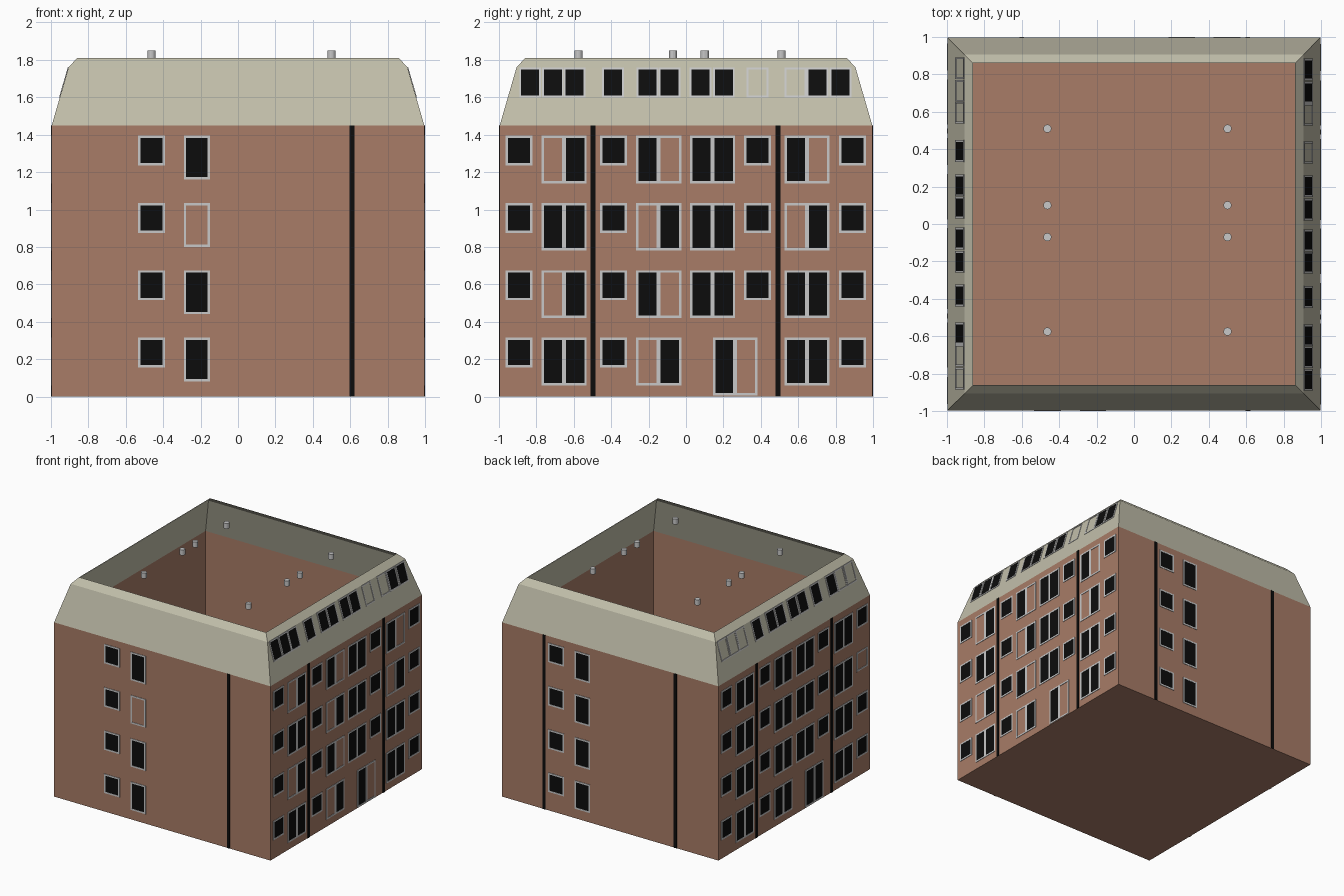
import bpy, bmesh, math
from mathutils import Vector, Matrix

if "Cube" in bpy.data.objects:
    bpy.data.objects.remove(bpy.data.objects["Cube"])

W = 0.996                      # half width of the walls
EAVES, BREAK, RIDGE = 1.45, 1.76, 1.81
TOPS = [1.395, 1.035, 0.675, 0.315]   # window head heights, top floor first


def mat(name, r, g, b):
    lin = [((c / 255 + 0.055) / 1.055) ** 2.4 if c > 10 else c / 255 / 12.92 for c in (r, g, b)]
    m = bpy.data.materials.new(name)
    m.diffuse_color = (*lin, 1)
    m.use_nodes = True
    m.node_tree.nodes["Principled BSDF"].inputs["Base Color"].default_value = m.diffuse_color
    return m


BRICK = mat("brick", 168, 124, 103)
ROOF = mat("roof_cladding", 194, 191, 171)
FRAME = mat("light_grey", 200, 200, 200)
BLACK = mat("black", 12, 12, 12)


def make(name, bm, material):
    me = bpy.data.meshes.new(name)
    bm.to_mesh(me)
    bm.free()
    me.materials.append(material)
    ob = bpy.data.objects.new(name, me)
    bpy.context.collection.objects.link(ob)
    return ob


def rings(name, levels, material, floor=False):
    """Square shell through (half width, height) levels, open on top."""
    bm = bmesh.new()
    loops = [[bm.verts.new((sx * w, sy * w, z)) for sx, sy in ((-1, -1), (1, -1), (1, 1), (-1, 1))]
             for w, z in levels]
    for a, b in zip(loops, loops[1:]):
        for i in range(4):
            j = (i + 1) % 4
            bm.faces.new((a[i], a[j], b[j], b[i]))
    if floor:
        bm.faces.new(loops[0][::-1])
    return make(name, bm, material)


class Facade:
    """Collects thin plates on one side; u runs left to right seen from outside."""

    def __init__(self, name, quarter_turns):
        self.name = name
        self.rot = Matrix.Rotation(quarter_turns * math.pi / 2, 3, 'Z')
        self.parts = {k: bmesh.new() for k in ("window_frames", "window_panes", "downpipes")}

    def plate(self, part, u0, u1, z0, z1, depth):
        bm = self.parts[part]
        vs = []
        for d in (0.0006, depth):
            for u, z in ((u0, z0), (u1, z0), (u1, z1), (u0, z1)):
                inset = max(0, z - EAVES) * 0.09 / (BREAK - EAVES)
                vs.append(bm.verts.new(self.rot @ Vector((u, -W - d + inset, z))))
        for f in ((3, 2, 1, 0), (4, 5, 6, 7), (0, 1, 5, 4), (1, 2, 6, 5), (2, 3, 7, 6), (3, 0, 4, 7)):
            bm.faces.new([vs[i] for i in f])

    def window(self, u0, u1, z0, z1, glazed="x", t=0.013):
        """glazed has one letter per pane: x is glass, anything else is an empty frame."""
        bar = lambda *a: self.plate("window_frames", *a, 0.004)
        bar(u0, u1, z0, z0 + t)
        bar(u0, u1, z1 - t, z1)
        n = len(glazed)
        step = (u1 - u0) / n
        for i in range(n + 1):
            c = u0 + i * step
            a, b = (c, c + t) if i == 0 else (c - t, c) if i == n else (c - t * .8, c + t * .8)
            bar(a, b, z0 + t, z1 - t)
        for i, g in enumerate(glazed):
            if g == "x":
                a = u0 + i * step
                self.plate("window_panes", a + t * .7, a + step - t * .7, z0 + t * .7, z1 - t * .7, 0.0025)

    def downpipe(self, u):
        self.plate("downpipes", u - 0.013, u + 0.013, 0, EAVES, 0.004)

    def finish(self):
        for part, bm in self.parts.items():
            make(f"{self.name}_{part}", bm, FRAME if part == "window_frames" else BLACK)


# Brick shell with floor, and open mansard roof
rings("brick_walls", [(W, 0), (W, EAVES)], BRICK, floor=True)
rings("mansard_roof", [(W, EAVES), (W - 0.09, BREAK), (0.86, RIDGE)], ROOF)


# Narrow sides: front and back
def gable_side(name, turns, shift, pipes, empty_floor):
    f = Facade(name, turns)
    for i, top in enumerate(TOPS):
        f.window(-0.535 + shift, -0.39 + shift, top - 0.16, top)
        f.window(-0.29 + shift, -0.15 + shift, top - 0.235, top, "o" if i == empty_floor else "x")
    for u in pipes:
        f.downpipe(u)
    f.finish()


gable_side("front", 0, 0, [0.61], 1)
gable_side("back", 2, -0.035, [-0.608, 0.6], None)

# Long sides: right and left, with doors and roof windows
SMALL = [-0.892, -0.387, 0.383, 0.89]
DOUBLE = [-0.652, -0.146, 0.142, 0.647]
DORMER = [-.833, -.712, -.595, -.39, -.207, -.088, .078, .202, .382, .585, .703, .826]


def window_side(name, turns, doubles, empty_small, empty_roof):
    f = Facade(name, turns)
    for i, top in enumerate(TOPS):
        ground = i == 3
        for j, u in enumerate(SMALL):
            if not (ground and j == 2):
                f.window(u - 0.072, u + 0.072, top - 0.16, top, "o" if (i, j) == empty_small else "x")
        for j, u in enumerate(DOUBLE):
            glazed = doubles[i].split()[j]
            if ground and j == 2:      # entrance door
                f.window(0.144, 0.382, 0.005, top, glazed)
            else:
                f.window(u - 0.121, u + 0.121, top - 0.255, top, glazed)
    for j, u in enumerate(DORMER):
        f.window(u - 0.058, u + 0.058, 1.6, 1.758, "o" if j in empty_roof else "x", 0.01)
    for u in (-0.497, 0.492):
        f.downpipe(u)
    f.finish()


window_side("right", 1, ["ox xo xx xo", "xx ox xx ox", "ox xo xx xx", "xx ox xo xx"], None, (8, 9))
window_side("left", 3, ["xx xx xx xx"] * 4, (1, 3), (0, 1, 2, 10, 11))

# Roof vents
for i, y in enumerate((-0.575, -0.07, 0.1, 0.51)):
    for side, x in (("left", -0.463), ("right", 0.5)):
        bm = bmesh.new()
        bmesh.ops.create_cone(bm, cap_ends=True, segments=12, radius1=0.022, radius2=0.022, depth=0.045,
                              matrix=Matrix.Translation((x, y, 1.828)))
        make(f"roof_vent_{side}_{i + 1}", bm, FRAME)
